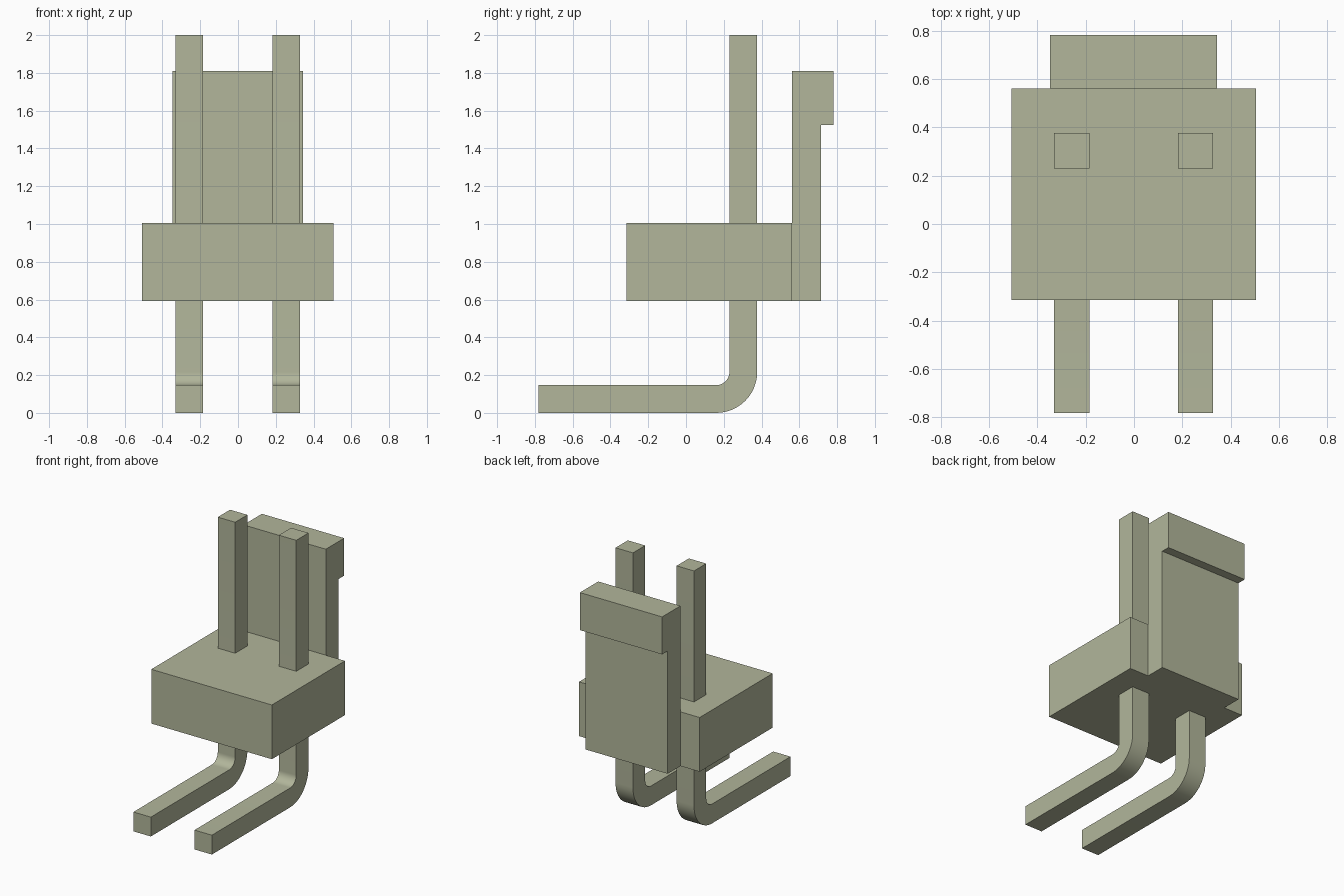
import bpy
import bmesh
import math

cube = bpy.data.objects.get("Cube")
if cube:
    bpy.data.objects.remove(cube, do_unlink=True)

# Single sage-beige material
COLOUR = (0.445, 0.468, 0.328, 1.0)
mat = bpy.data.materials.new("sage_beige")
mat.use_nodes = True
mat.diffuse_color = COLOUR
mat.node_tree.nodes["Principled BSDF"].inputs["Base Color"].default_value = COLOUR


def extrude_profile(name, profile, x0, x1, smooth=False):
    """Extrude a closed (y, z) profile along x."""
    bm = bmesh.new()
    face = bm.faces.new([bm.verts.new((x0, y, z)) for y, z in profile])
    out = bmesh.ops.extrude_face_region(bm, geom=[face])
    moved = [v for v in out["geom"] if isinstance(v, bmesh.types.BMVert)]
    bmesh.ops.translate(bm, verts=moved, vec=(x1 - x0, 0, 0))
    bmesh.ops.recalc_face_normals(bm, faces=bm.faces)
    mesh = bpy.data.meshes.new(name)
    bm.to_mesh(mesh)
    bm.free()
    mesh.materials.append(mat)
    obj = bpy.data.objects.new(name, mesh)
    bpy.context.collection.objects.link(obj)
    if smooth:
        bpy.ops.object.select_all(action="DESELECT")
        obj.select_set(True)
        bpy.context.view_layer.objects.active = obj
        bpy.ops.object.shade_smooth_by_angle(angle=math.radians(30))
    return obj


def arc(cy, cz, r, a0, a1, steps=12):
    angles = [math.radians(a0 + (a1 - a0) * i / steps) for i in range(steps + 1)]
    return [(cy + r * math.cos(a), cz + r * math.sin(a)) for a in angles]


# Housing block
extrude_profile("housing", [(-0.315, 0.593), (0.562, 0.593),
                            (0.562, 1.005), (-0.315, 1.005)], -0.508, 0.505)

# Locking tab with a hooked top behind the housing
extrude_profile("locking_tab", [(0.562, 0.593), (0.715, 0.593), (0.715, 1.525),
                                (0.782, 1.525), (0.782, 1.81), (0.562, 1.81)],
                -0.347, 0.344)

# Square pins, bent forward below the housing
BEND_Y, BEND_Z = 0.16, 0.217
pin_profile = ([(0.375, 2.0)]
               + arc(BEND_Y, BEND_Z, 0.217, 0, -90) [:-1]
               + [(BEND_Y, 0.0), (-0.782, 0.0), (-0.782, 0.147)]
               + arc(BEND_Y, BEND_Z, 0.07, -90, 0)
               + [(0.23, 2.0)])
pin_profile[0] = (BEND_Y + 0.217, 2.0)
for name, x0, x1 in (("right_pin", -0.331, -0.185), ("left_pin", 0.182, 0.328)):
    extrude_profile(name, pin_profile, x0, x1, smooth=True)
